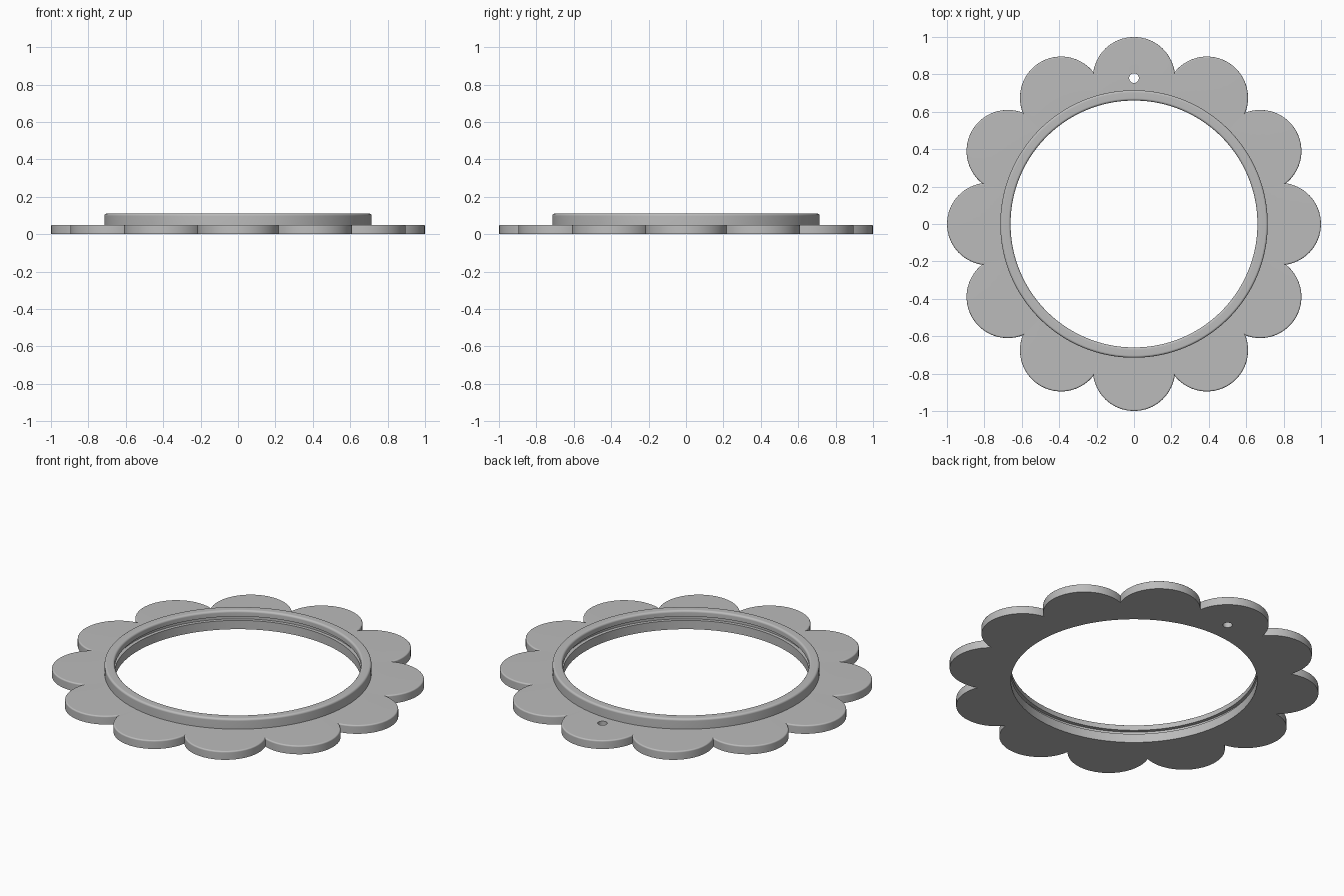
import bpy, bmesh
from math import sin, cos, pi, sqrt, radians

cube = bpy.data.objects.get("Cube")
if cube:
    bpy.data.objects.remove(cube, do_unlink=True)

PETALS = 12
STEPS = 24            # samples per petal
CENTRE, RADIUS = 0.78, 0.22
INNER, RING = 0.66, 0.715
FLANGE_H, TOP = 0.05, 0.11
HALF = pi / PETALS

grey = bpy.data.materials.new("plain grey")
grey.use_nodes = True
grey.diffuse_color = (0.5, 0.5, 0.5, 1)
grey.node_tree.nodes["Principled BSDF"].inputs["Base Color"].default_value = (0.5, 0.5, 0.5, 1)


def petal_radius(local, inset):
    """Distance from the axis to a scalloped edge made of circular petals."""
    r = RADIUS - inset
    return CENTRE * cos(local) + sqrt(r * r - (CENTRE * sin(local)) ** 2)


def fillet(size, start, end, count=4):
    """Unit arc offsets for a rounded corner."""
    for i in range(count + 1):
        a = radians(start + (end - start) * i / count)
        yield size * cos(a), size * sin(a)


# Closed cross-section: (is_petal_edge, radius or inset, height)
section = [(False, INNER, 0), (True, 0, 0)]
f = 0.008
section += [(True, f - dx, FLANGE_H - f + dz) for dx, dz in fillet(f, 0, 90)]
section.append((False, RING, FLANGE_H))
f = 0.012
section += [(False, RING - f + dx, TOP - f + dz) for dx, dz in fillet(f, 0, 90)]
section += [(False, INNER + f + dx, TOP - f + dz) for dx, dz in fillet(f, 90, 180)]
# Retaining groove inside the ring
section += [(False, INNER, 0.075), (False, INNER + 0.02, 0.075),
            (False, INNER + 0.02, 0.052), (False, INNER, 0.052)]

# Sweep the section round the axis, with samples crowded near the notches
bm = bmesh.new()
loops = []
for p in range(PETALS):
    for s in range(STEPS):
        local = HALF * sin((2 * s / STEPS - 1) * pi / 2)
        angle = p * 2 * HALF + local
        loop = []
        for is_petal, value, z in section:
            r = petal_radius(local, value) if is_petal else value
            loop.append(bm.verts.new((r * cos(angle), r * sin(angle), z)))
        loops.append(loop)
for i, a in enumerate(loops):
    b = loops[(i + 1) % len(loops)]
    for j in range(len(section)):
        k = (j + 1) % len(section)
        bm.faces.new((a[j], b[j], b[k], a[k]))
bmesh.ops.recalc_face_normals(bm, faces=bm.faces)
mesh = bpy.data.meshes.new("petal_frame")
bm.to_mesh(mesh)
bm.free()
frame = bpy.data.objects.new("petal_frame", mesh)
bpy.context.collection.objects.link(frame)
mesh.materials.append(grey)

# Hanging hole through the rear petal
bpy.ops.mesh.primitive_cylinder_add(vertices=32, radius=0.026, depth=0.3,
                                    location=(0, CENTRE, 0))
cutter = bpy.context.object
cutter.name = "hole_cutter"
cutter.hide_render = True
cutter.data.materials.append(grey)
cut = frame.modifiers.new("hanging_hole", "BOOLEAN")
cut.operation = "DIFFERENCE"
cut.solver = "EXACT"
cut.object = cutter

bpy.ops.object.select_all(action="DESELECT")
frame.select_set(True)
bpy.context.view_layer.objects.active = frame
bpy.ops.object.modifier_apply(modifier=cut.name)
bpy.data.objects.remove(cutter, do_unlink=True)

# Smooth curves, crisp corners, flat faces
bpy.ops.object.shade_smooth_by_angle(angle=radians(30))
weighted = frame.modifiers.new("even_shading", "WEIGHTED_NORMAL")
weighted.keep_sharp = True
